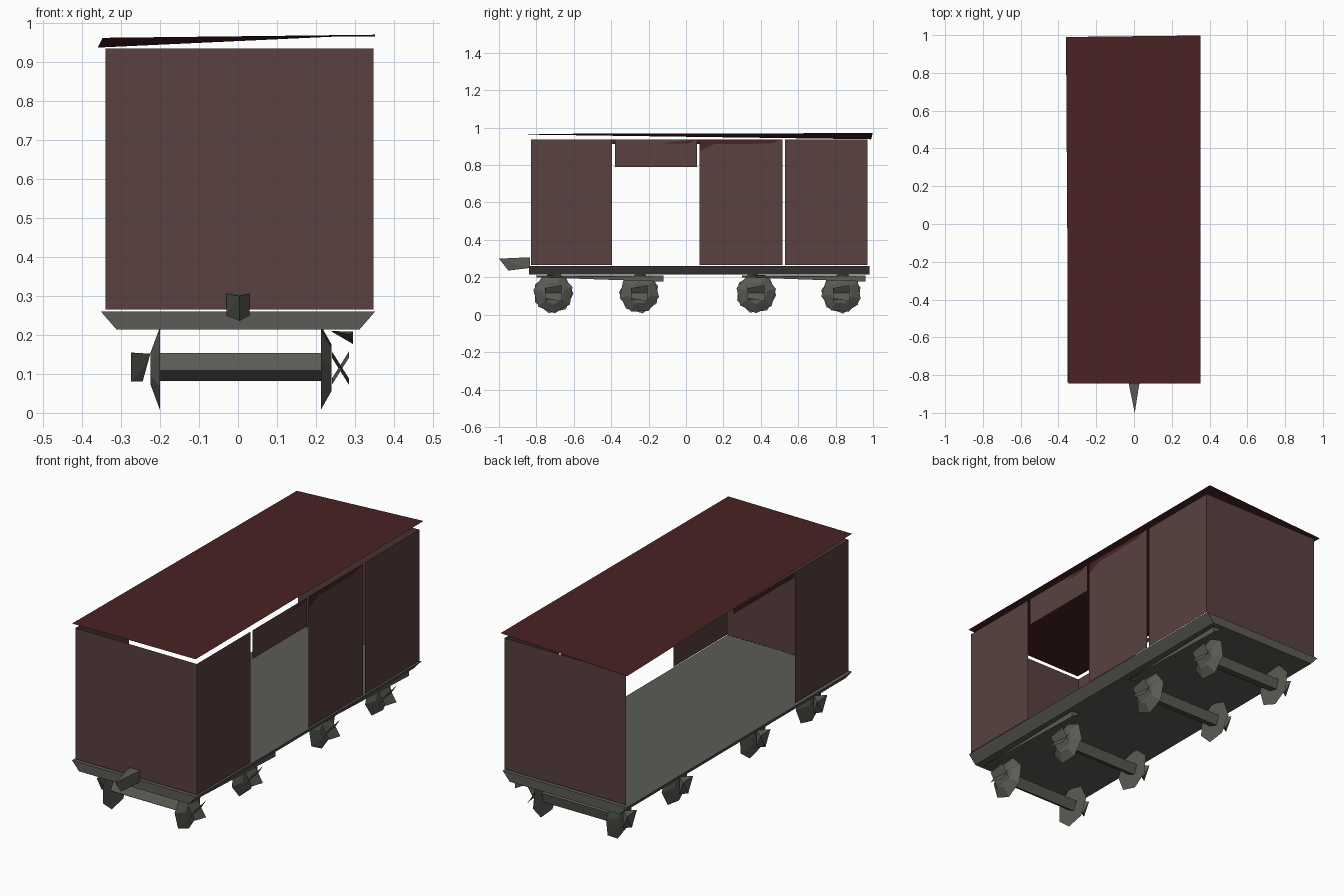
import bpy, bmesh, math
from mathutils import Matrix, Vector

cube = bpy.data.objects.get("Cube")
if cube:
    bpy.data.objects.remove(cube, do_unlink=True)


def material(name, colour):
    m = bpy.data.materials.new(name)
    m.use_nodes = True
    m.diffuse_color = (*colour, 1)
    bsdf = m.node_tree.nodes["Principled BSDF"]
    bsdf.inputs["Base Color"].default_value = (*colour, 1)
    bsdf.inputs["Roughness"].default_value = 0.9
    return m


WALL = material("faded_brown", (0.098, 0.053, 0.050))
ROOF = material("dark_red", (0.068, 0.016, 0.016))
METAL = material("weathered_grey", (0.105, 0.105, 0.092))


def finish(name, bm, mat):
    mesh = bpy.data.meshes.new(name)
    bm.to_mesh(mesh)
    bm.free()
    mesh.materials.append(mat)
    ob = bpy.data.objects.new(name, mesh)
    bpy.context.collection.objects.link(ob)
    return ob


def sheet(name, points, mat):
    """One flat sheet; the points run anticlockwise seen from outside."""
    bm = bmesh.new()
    bm.faces.new([bm.verts.new(p) for p in points])
    return finish(name, bm, mat)


def hull(name, points, mat):
    """Convex solid around a few corner points."""
    bm = bmesh.new()
    for p in points:
        bm.verts.new(p)
    bmesh.ops.convex_hull(bm, input=bm.verts)
    bmesh.ops.recalc_face_normals(bm, faces=bm.faces)
    return finish(name, bm, mat)


def cone_x(name, sides, r1, r2, x1, x2, y, z, turn, mat):
    """Tapered solid lying along x."""
    bm = bmesh.new()
    bmesh.ops.create_cone(bm, cap_ends=True, segments=sides, radius1=r1, radius2=r2,
                          depth=abs(x2 - x1))
    way = 1 if x2 > x1 else -1
    bm.transform(Matrix.Translation(((x1 + x2) / 2, y, z))
                 @ Matrix.Rotation(turn, 4, 'X')
                 @ Matrix.Rotation(way * math.pi / 2, 4, 'Y'))
    return finish(name, bm, mat)


FRONT, BACK = -0.83, 0.97
LEFT, RIGHT = 0.348, -0.34
LOW, HIGH = 0.266, 0.936

# floor slab, narrower underneath
hull("floor", [(s * x, y, z) for s in (-1, 1) for y in (-0.84, 0.98)
               for x, z in ((0.352, 0.26), (0.312, 0.214))], METAL)


# walls
def side_panel(name, x, y0, y1, z0=LOW, z1=HIGH, mat=WALL):
    pts = [(x, y0, z0), (x, y1, z0), (x, y1, z1), (x, y0, z1)]
    return sheet(name, pts if x > 0 else pts[::-1], mat)


def end_wall(name, y):
    pts = [(RIGHT, y, LOW), (LEFT, y, LOW), (LEFT, y, HIGH), (RIGHT, y, HIGH)]
    return sheet(name, pts if y < 0 else pts[::-1], WALL)


end_wall("front_wall", FRONT)
end_wall("back_wall", BACK)
side_panel("left_front_panel", LEFT, FRONT, -0.395)
side_panel("left_door_header", LEFT, -0.38, 0.06, 0.79)
side_panel("left_middle_panel", LEFT, 0.073, 0.515)
side_panel("left_back_panel", LEFT, 0.53, BACK)
side_panel("right_front_panel", RIGHT, FRONT, -0.395)

# warped roof sheet
sheet("roof", [(-0.348, -0.845, 0.963), (0.352, -0.845, 0.967),
               (0.352, 0.998, 0.971), (-0.36, 0.99, 0.938)], ROOF)

# red strips under the roof edge
x = LEFT + 0.003
sheet("left_header_strip", [(x, -0.13, 0.915), (x, 0.01, 0.915), (x, 0.055, HIGH)], ROOF)
sheet("left_panel_strip", [(x, 0.073, 0.875), (x, 0.15, 0.912), (x, 0.45, 0.915),
                           (x, 0.51, HIGH), (x, 0.073, HIGH)], ROOF)
side_panel("right_strip", RIGHT, -0.395, 0.1, 0.912, HIGH, ROOF)

# front coupler wedge
hull("coupler", [(s * 0.03, -0.835, z) for s in (-1, 1) for z in (0.25, 0.307)]
     + [(0.004, -1, 0.3), (0.004, -0.95, 0.236)], METAL)

# tapered beams above the wheels
for name, y0, y1 in (("front_beam", -0.8, -0.12), ("back_beam", 0.3, 0.96)):
    hull(name, [(0.24, y0, 0.21), (0.29, y0, 0.2), (0.24, y1, 0.209),
                (0.295, y1, 0.209), (0.295, y1, 0.177)], METAL)

# wheel sets
for i, y in enumerate((-0.71, -0.25, 0.375, 0.83)):
    turn = 0.4 * i
    cone_x(f"axle_{i}", 4, 0.037, 0.037, -0.203, 0.215, y, 0.118, 0.25 + turn / 4, METAL)
    cone_x(f"right_wheel_{i}", 7, 0.108, 0.04, -0.2, -0.225, y, 0.114, turn, METAL)
    cone_x(f"left_wheel_{i}", 7, 0.108, 0.06, 0.213, 0.24, y, 0.116, turn + 0.3, METAL)
    # wedge shaped bearing on the right
    hull(f"right_bearing_{i}", [(-0.275, y - 0.04, 0.155), (-0.275, y + 0.04, 0.15),
                                (-0.225, y, 0.152), (-0.275, y, 0.08),
                                (-0.245, y + 0.03, 0.08), (-0.245, y, 0.11)], METAL)
    # crossed blades on the left
    for s in (-1, 1):
        mid = Vector((0.263, y, 0.115))
        a = Vector((0.022, 0, s * 0.035))
        b = Vector((0, 0.045, s * 0.008))
        sheet(f"left_bearing_{i}_{'low' if s < 0 else 'high'}",
              [mid - a - b, mid + a - b, mid + a + b, mid - a + b], METAL)
